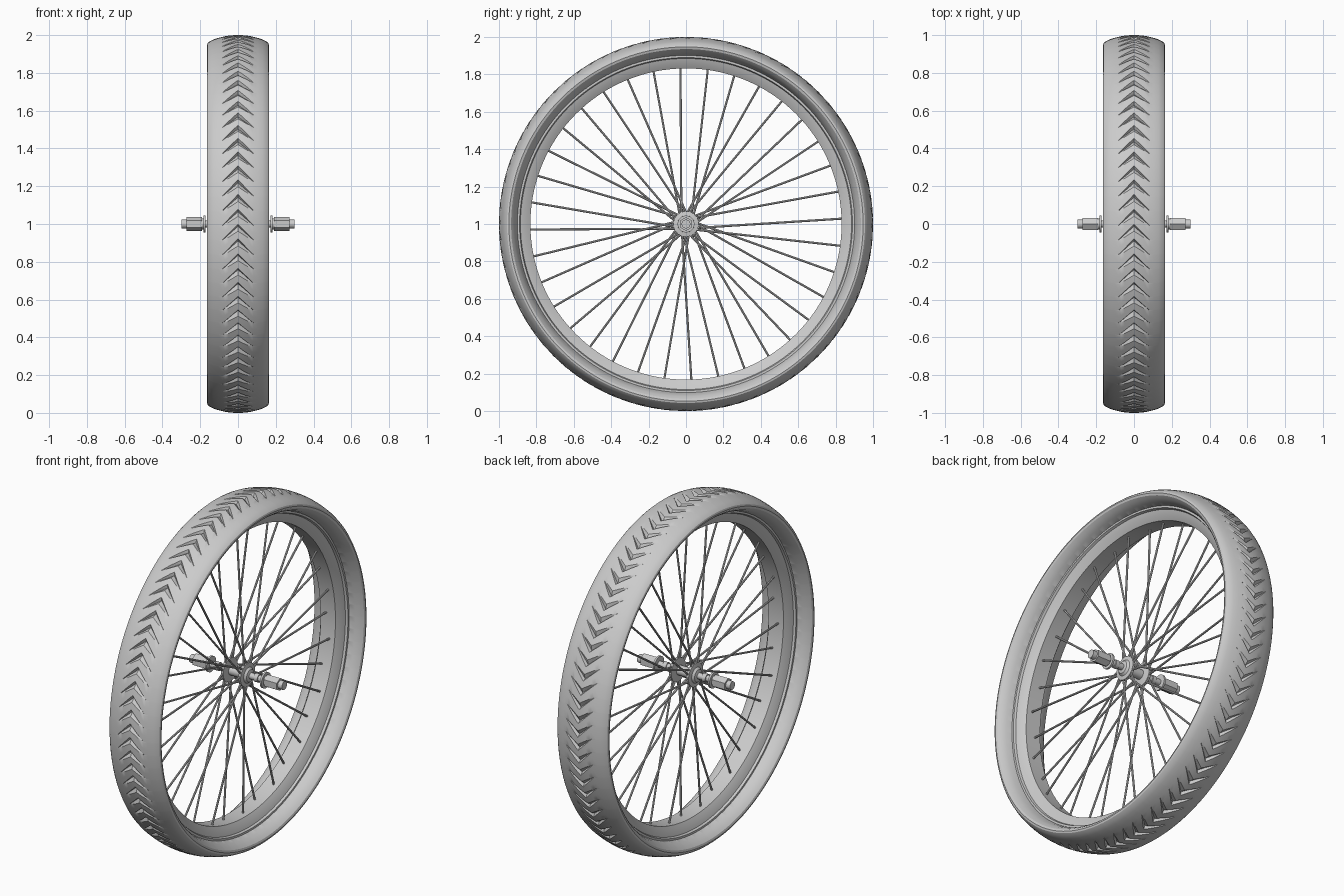
import bpy, bmesh, math
from mathutils import Vector

if "Cube" in bpy.data.objects:
    bpy.data.objects.remove(bpy.data.objects["Cube"])

CENTRE = Vector((0, 0, 1))
TAU = 2 * math.pi


def point(x, r, a):
    # angle 0 is the front of the wheel, growing upwards over the top
    return CENTRE + Vector((x, -r * math.cos(a), r * math.sin(a)))


def finish(name, bm, smooth=True):
    bmesh.ops.recalc_face_normals(bm, faces=bm.faces)
    mesh = bpy.data.meshes.new(name)
    bm.to_mesh(mesh)
    bm.free()
    ob = bpy.data.objects.new(name, mesh)
    bpy.context.collection.objects.link(ob)
    if smooth:
        bpy.ops.object.select_all(action='DESELECT')
        ob.select_set(True)
        bpy.context.view_layer.objects.active = ob
        bpy.ops.object.shade_smooth_by_angle(angle=math.radians(30))
    return ob


def skin(bm, rows, close_profile=True):
    # join rings of points into a closed band of quads
    rows = [[bm.verts.new(p) for p in row] for row in rows]
    n = len(rows[0])
    for i, row in enumerate(rows):
        nxt = rows[(i + 1) % len(rows)]
        for j in range(n if close_profile else n - 1):
            k = (j + 1) % n
            bm.faces.new((row[j], row[k], nxt[k], nxt[j]))


def lathe(name, profile, steps, smooth=True):
    bm = bmesh.new()
    skin(bm, [[point(x, r, TAU * i / steps) for x, r in profile]
              for i in range(steps)])
    return finish(name, bm, smooth)


def rod(bm, p, q, radius, sides):
    d = q - p
    mat = d.to_track_quat('Z', 'Y').to_matrix().to_4x4()
    mat.translation = (p + q) / 2
    bmesh.ops.create_cone(bm, cap_ends=True, segments=sides, radius1=radius,
                          radius2=radius, depth=d.length, matrix=mat)


# tyre: grid sheared into chevrons, with V grooves tapering outwards
half = [(0, 1.0), (0.014, 1.0), (0.03, 0.999), (0.05, 0.997), (0.068, 0.994),
        (0.082, 0.991), (0.105, 0.985), (0.13, 0.977), (0.15, 0.967),
        (0.161, 0.957), (0.164, 0.947), (0.16, 0.935), (0.145, 0.922),
        (0.12, 0.91), (0.095, 0.903), (0.075, 0.898)]
tyre_profile = [(-x, r) for x, r in reversed(half[1:])] + half
TREADS, REACH = 80, 0.082
rows = []
for t in range(TREADS):
    for step in range(4):
        row = []
        for x, r in tyre_profile:
            f = min(abs(x) / REACH, 1)
            width = 0.032 * (1 - f) + 0.006
            offset = (0, width * 0.35, width, (width + TAU / TREADS) / 2)[step]
            depth = 0.016 * min(1, 1.6 * (1 - f)) if step == 1 else 0
            row.append(point(x, r - depth, TAU * t / TREADS - 0.085 * f - offset))
        rows.append(row[:])
# rows run in falling angle inside a tread, so order the treads the same way
ordered = []
for t in reversed(range(TREADS)):
    ordered += rows[4 * t:4 * t + 4]
bm = bmesh.new()
skin(bm, ordered, close_profile=False)
finish("tyre", bm)

# rim
rim_half = [(0.048, 0.832), (0.066, 0.86), (0.075, 0.885), (0.088, 0.89),
            (0.088, 0.906), (0.07, 0.91)]
lathe("rim", rim_half + [(-x, r) for x, r in reversed(rim_half)], 128)

# hub barrel with two flanges
hub_half = [(0.042, 0.028), (0.048, 0.068), (0.064, 0.068), (0.068, 0.045),
            (0.08, 0.035), (0.085, 0.015)]
lathe("hub", hub_half + [(-x, r) for x, r in reversed(hub_half)], 32)

# axle
bm = bmesh.new()
rod(bm, CENTRE - Vector((0.29, 0, 0)), CENTRE + Vector((0.29, 0, 0)), 0.018, 20)
finish("axle", bm)

# washers, hexagon nuts and end caps on both sides
for side, label in ((1, "right"), (-1, "left")):
    for part, a, b, radius, sides in (("spacer", 0.115, 0.14, 0.024, 20),
                                      ("washer", 0.172, 0.183, 0.045, 24),
                                      ("collar", 0.183, 0.192, 0.028, 20),
                                      ("nut", 0.19, 0.273, 0.037, 6),
                                      ("end_cap", 0.273, 0.3, 0.024, 16)):
        bm = bmesh.new()
        rod(bm, CENTRE + Vector((side * a, 0, 0)), CENTRE + Vector((side * b, 0, 0)),
            radius, sides)
        finish(f"{part}_{label}", bm)

# spokes: alternate flanges, slightly tangential at the hub
bm = bmesh.new()
for i in range(36):
    side = 1 if i % 2 else -1
    a = TAU * i / 36 + math.radians(-2)
    lean = math.radians(25) * (1 if (i // 2) % 2 else -1)
    rod(bm, point(side * 0.056, 0.055, a + lean), point(side * 0.012, 0.845, a),
        0.0058, 8)
finish("spokes", bm)
